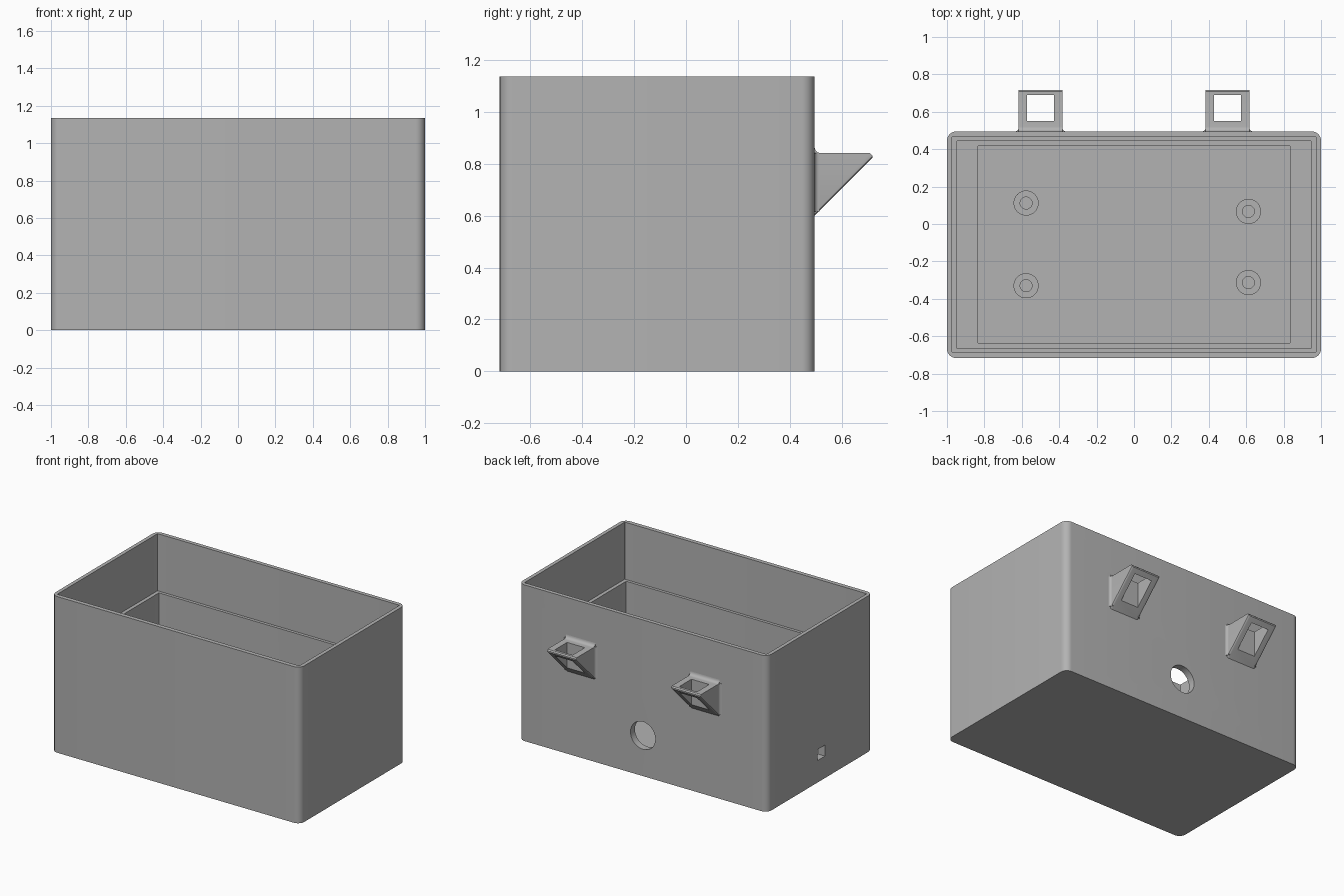
import bpy, bmesh, math
from mathutils import Matrix, Vector

cube = bpy.data.objects.get("Cube")
if cube:
    bpy.data.objects.remove(cube, do_unlink=True)

grey = bpy.data.materials.new("plain_grey")
grey.use_nodes = True
GREY = (0.45, 0.45, 0.45, 1)
grey.diffuse_color = GREY
grey.node_tree.nodes["Principled BSDF"].inputs["Base Color"].default_value = GREY


def make_object(name, bm):
    bmesh.ops.recalc_face_normals(bm, faces=bm.faces)
    mesh = bpy.data.meshes.new(name)
    bm.to_mesh(mesh)
    bm.free()
    mesh.materials.append(grey)
    obj = bpy.data.objects.new(name, mesh)
    bpy.context.collection.objects.link(obj)
    return obj


def smooth(obj):
    bpy.ops.object.select_all(action='DESELECT')
    obj.select_set(True)
    bpy.context.view_layer.objects.active = obj
    bpy.ops.object.shade_smooth_by_angle(angle=math.radians(30))


def bridge(bm, a, b):
    for i in range(len(a)):
        j = (i + 1) % len(a)
        bm.faces.new((a[i], a[j], b[j], b[i]))


def rounded_loop(bm, hx, y0, y1, r, z, seg=8):
    """Rounded rectangle of vertices at height z."""
    corners = [(hx, y1), (-hx, y1), (-hx, y0), (hx, y0)]
    loop = []
    for k, (x, y) in enumerate(corners):
        cx = x - math.copysign(r, x)
        cy = y - r if y == y1 else y + r
        for s in range(seg + 1):
            a = math.pi / 2 * (k + s / seg)
            loop.append(bm.verts.new((cx + r * math.cos(a), cy + r * math.sin(a), z)))
    return loop


def prism(bm, points, offset):
    """Extrude a planar outline along an offset vector."""
    a = [bm.verts.new(p) for p in points]
    b = [bm.verts.new(Vector(p) + Vector(offset)) for p in points]
    bridge(bm, a, b)
    bm.faces.new(a[::-1])
    bm.faces.new(b)


def box_cutter(center, size):
    bm = bmesh.new()
    bmesh.ops.create_cube(bm, size=1, matrix=Matrix.Translation(center) @ Matrix.Diagonal((*size, 1)))
    return make_object("cutter", bm)


def cut(obj, cutter):
    """Subtract a cutter, then discard it."""
    mod = obj.modifiers.new("cut", 'BOOLEAN')
    mod.operation = 'DIFFERENCE'
    mod.solver = 'EXACT'
    mod.object = cutter
    cutter.hide_render = True
    bpy.context.view_layer.objects.active = obj
    bpy.ops.object.modifier_apply(modifier=mod.name)
    bpy.data.objects.remove(cutter, do_unlink=True)


# Box shell: outer wall, stepped inner wall, floor with shallow recess
TOP, STEP, FLOOR, RECESS = 1.135, 0.72, 0.055, 0.035
BACK = 0.495
outer = (1.0, -0.717, BACK, 0.05)
lip = (0.973, -0.686, 0.466, 0.003)
inner = (0.947, -0.665, 0.444, 0.003)
pocket = (0.834, -0.638, 0.417, 0.003)
bm = bmesh.new()
loops = [rounded_loop(bm, *shape, z) for shape, z in (
    (outer, 0), (outer, TOP), (lip, TOP), (lip, STEP), (inner, STEP),
    (inner, FLOOR), (pocket, FLOOR), (pocket, RECESS))]
for a, b in zip(loops, loops[1:]):
    bridge(bm, a, b)
bm.faces.new(loops[0])
bm.faces.new(loops[-1])
body = make_object("box_body", bm)

# Round cable hole in the back wall
bm = bmesh.new()
bmesh.ops.create_cone(bm, cap_ends=True, segments=48, radius1=0.1, radius2=0.1, depth=0.3,
                      matrix=Matrix.Translation((0, 0.47, 0.295)) @ Matrix.Rotation(math.pi / 2, 4, 'X'))
cut(body, make_object("cutter", bm))
# Square port in the side wall
cut(body, box_cutter((-0.97, -0.125, 0.2), (0.2, 0.085, 0.08)))
smooth(body)

# Hollow standoffs on the floor
for i, (x, y) in enumerate(((-0.577, 0.112), (-0.577, -0.33), (0.612, 0.067), (0.612, -0.313))):
    bm = bmesh.new()
    rings = []
    for r, z in ((0.067, RECESS - 0.01), (0.067, 0.13), (0.032, 0.13), (0.032, RECESS - 0.01)):
        rings.append([bm.verts.new((x + r * math.cos(t * math.tau / 32), y + r * math.sin(t * math.tau / 32), z))
                      for t in range(32)])
    for k in range(4):
        bridge(bm, rings[k], rings[(k + 1) % 4])
    smooth(make_object(f"standoff_{i + 1}", bm))

# Wedge-shaped hanging brackets on the back
HALF, SHELF = 0.118, 0.84
SINK = BACK - 0.01


def fillet(r, n=6):
    """Concave quarter arc: distances from the wall and from the shelf."""
    return [(r - r * math.cos(math.pi / 2 * k / n), r - r * math.sin(math.pi / 2 * k / n)) for k in range(n + 1)]


for name, cx in (("right_bracket", -0.5), ("left_bracket", 0.5)):
    bm = bmesh.new()
    outline = [(SINK, 0.6), (BACK, 0.6), (0.717, 0.822), (0.717, 0.832), (0.709, SHELF)]
    outline += [(BACK + d, SHELF + h) for d, h in reversed(fillet(0.025))]
    outline.append((SINK, SHELF + 0.025))
    prism(bm, [(cx - HALF, y, z) for y, z in outline], (2 * HALF, 0, 0))
    # soften the sloping side edges
    slopes = [e for e in bm.edges
              if abs(e.verts[0].co.x - e.verts[1].co.x) < 1e-4
              and min(v.co.y for v in e.verts) < BACK + 0.001
              and max(v.co.y for v in e.verts) > 0.7 and e.calc_length() > 0.25]
    bmesh.ops.bevel(bm, geom=slopes, offset=0.014, segments=4, profile=0.5, affect='EDGES')
    bracket = make_object(name, bm)
    cut(bracket, box_cutter((cx, 0.62, 0.75), (0.142, 0.14, 0.6)))
    smooth(bracket)
    # flared roots beside the bracket
    for side in (-1, 1):
        bm = bmesh.new()
        pts = [(cx + side * (HALF + h), BACK + d, 0.615) for d, h in fillet(0.018)]
        pts += [(cx + side * (HALF - 0.01), BACK + 0.018, 0.615), (cx + side * (HALF - 0.01), SINK, 0.615),
                (cx + side * (HALF + 0.018), SINK, 0.615)]
        prism(bm, pts, (0, 0, SHELF - 0.615))
        smooth(make_object(f"{name}_root_{'left' if side > 0 else 'right'}", bm))
